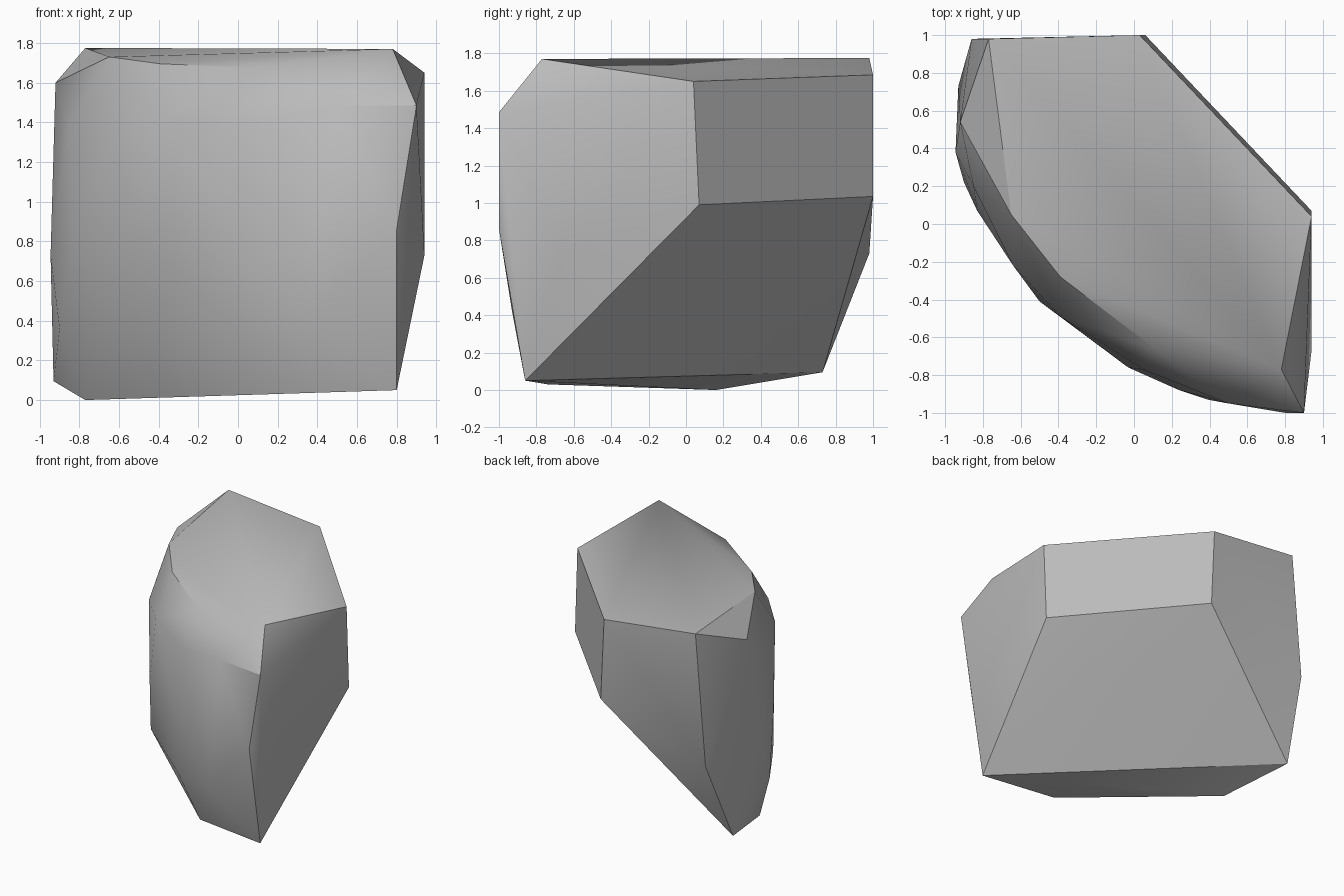
import bpy
import bmesh
from math import radians

cube = bpy.data.objects.get("Cube")
if cube:
    bpy.data.objects.remove(cube, do_unlink=True)

# Corners of the broken stone, grouped by region
flat_top = [(-.77, .98, 1.775), (.03, 1, 1.685), (.94, .04, 1.65), (.78, -.77, 1.77),
            (.11, -.66, 1.675), (-.39, -.28, 1.695), (-.65, .05, 1.73), (-.92, .54, 1.6)]
broken_back = [(.94, .07, .99), (.06, 1, 1.035), (.8, -.86, .05),
               (-.93, .73, .095), (-.86, .98, .73)]
underside = [(-.77, .16, 0), (.18, -.74, .03)]
right_side = [(.9, -1, 1.485), (.94, -.67, .73), (.8, -1, .86)]
curved_front = [(-.85, .2, 1.38), (-.64, -.22, 1.38), (-.39, -.49, 1.4), (.05, -.77, 1.38),
                (.5, -.95, 1.485),
                (-.945, .38, .73), (-.83, .07, .82), (-.5, -.41, .83), (-.03, -.76, .85),
                (.24, -.88, .85), (.45, -.945, .86),
                (-.9, .22, .36), (-.63, -.21, .34), (-.02, -.74, .36), (.39, -.93, .42)]

# Wrap the corners in a faceted convex shell
bm = bmesh.new()
for co in flat_top + broken_back + underside + right_side + curved_front:
    bm.verts.new(co)
hull = bmesh.ops.convex_hull(bm, input=bm.verts[:])
loose = {g for g in hull["geom_interior"] + hull["geom_unused"]
         if isinstance(g, bmesh.types.BMVert)}
bmesh.ops.delete(bm, geom=list(loose), context='VERTS')
bmesh.ops.dissolve_limit(bm, angle_limit=radians(2), verts=bm.verts[:], edges=bm.edges[:])
bmesh.ops.recalc_face_normals(bm, faces=bm.faces[:])

mesh = bpy.data.meshes.new("stone_chunk")
bm.to_mesh(mesh)
bm.free()
stone = bpy.data.objects.new("stone_chunk", mesh)
bpy.context.collection.objects.link(stone)

# Plain grey stone
grey = bpy.data.materials.new("stone_grey")
grey.use_nodes = True
colour = (.5, .5, .5, 1)
grey.diffuse_color = colour
grey.node_tree.nodes["Principled BSDF"].inputs["Base Color"].default_value = colour
mesh.materials.append(grey)

# Soft facets with crisp breaks
bpy.ops.object.select_all(action='DESELECT')
stone.select_set(True)
bpy.context.view_layer.objects.active = stone
bpy.ops.object.shade_smooth_by_angle(angle=radians(30))
